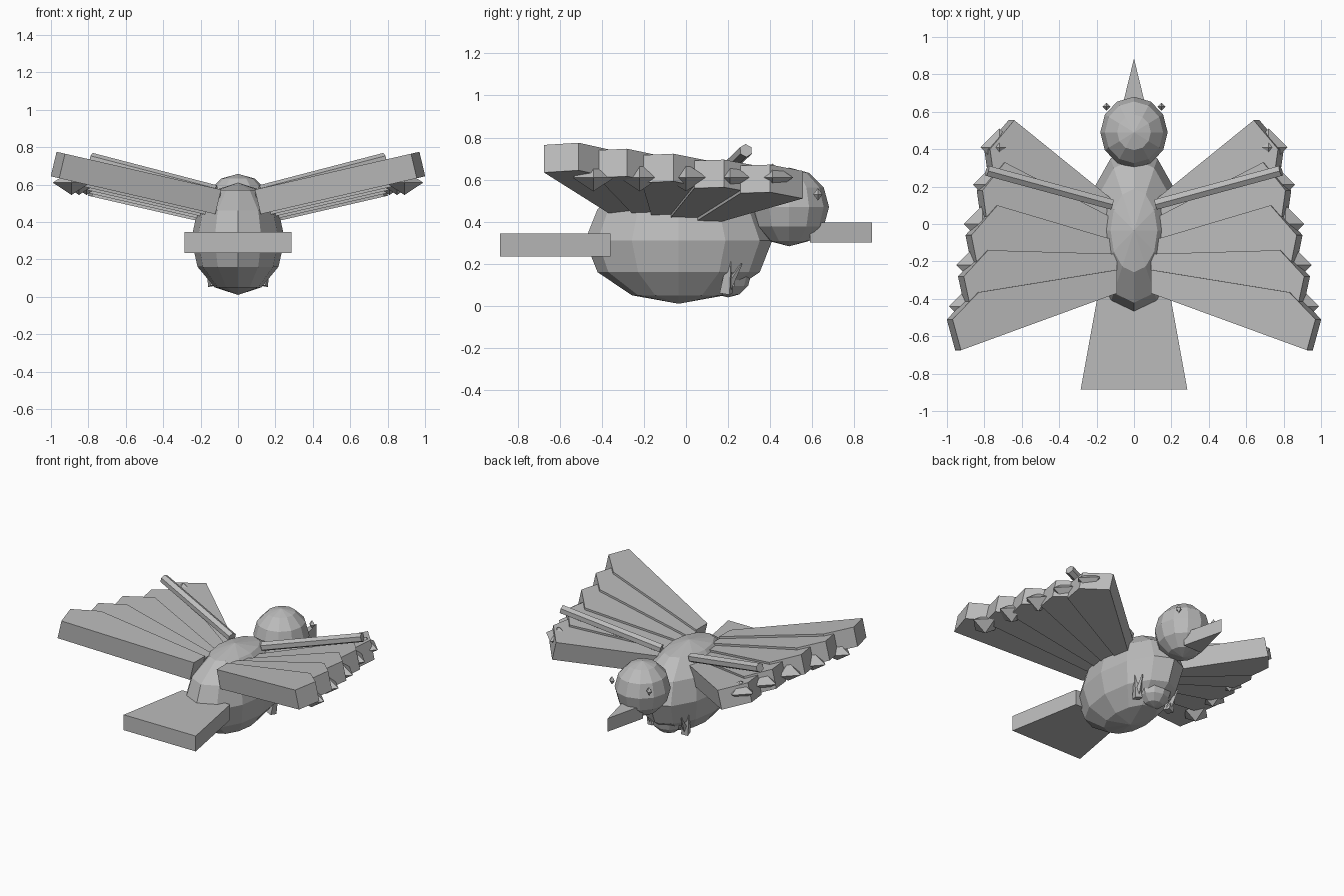
import bpy, bmesh
from mathutils import Vector, Matrix

cube = bpy.data.objects.get("Cube")
if cube:
    bpy.data.objects.remove(cube, do_unlink=True)

grey = bpy.data.materials.new("plain grey")
grey.use_nodes = True
colour = (0.5, 0.5, 0.5, 1)
grey.diffuse_color = colour
grey.node_tree.nodes["Principled BSDF"].inputs["Base Color"].default_value = colour


def finish(name, bm):
    bmesh.ops.recalc_face_normals(bm, faces=bm.faces)
    mesh = bpy.data.meshes.new(name)
    bm.to_mesh(mesh)
    bm.free()
    mesh.materials.append(grey)
    obj = bpy.data.objects.new(name, mesh)
    bpy.context.collection.objects.link(obj)
    return obj


def ball(name, centre, radii, segments=12, rings=6):
    """Flat-shaded ellipsoid; four segments and two rings give a diamond."""
    bm = bmesh.new()
    bmesh.ops.create_uvsphere(bm, u_segments=segments, v_segments=rings, radius=1)
    bm.transform(Matrix.Translation(centre) @ Matrix.Diagonal((*radii, 1)))
    return finish(name, bm)


def slab(name, outline, offset):
    """Extrude a flat outline along an offset vector."""
    bm = bmesh.new()
    face = bm.faces.new([bm.verts.new(p) for p in outline])
    made = bmesh.ops.extrude_face_region(bm, geom=[face], use_keep_orig=True)["geom"]
    verts = [v for v in made if isinstance(v, bmesh.types.BMVert)]
    bmesh.ops.translate(bm, vec=Vector(offset), verts=verts)
    return finish(name, bm)


def rod(name, start, end, r1, r2, sides=6):
    """Straight rod or spike between two points."""
    a, b = Vector(start), Vector(end)
    bm = bmesh.new()
    bmesh.ops.create_cone(bm, cap_ends=True, segments=sides, radius1=r1,
                          radius2=r2, depth=(b - a).length)
    turn = (b - a).to_track_quat("Z", "Y").to_matrix().to_4x4()
    bm.transform(Matrix.Translation((a + b) / 2) @ turn)
    return finish(name, bm)


# Body, head, and the lump under the chest
ball("body", (0, -0.035, 0.31), (0.25, 0.445, 0.3))
ball("head", (0, 0.49, 0.47), (0.18, 0.19, 0.187))
ball("chest_lump", (0, 0.2, 0.15), (0.12, 0.11, 0.11), 10, 6)

# Wedge beak and flared tail
slab("beak", [(-0.072, 0.59, 0.3), (0.072, 0.59, 0.3), (0, 0.885, 0.3)], (0, 0, 0.095))
slab("tail", [(-0.285, -0.885, 0.235), (0.285, -0.885, 0.235),
              (0.19, -0.36, 0.235), (-0.19, -0.36, 0.235)], (0, 0, 0.11))

# Feathers from back to front: back corner, point and front corner of each tip
tips = [
    ((0.925, -0.675), (0.97, -0.51), (0.83, -0.365)),
    ((0.88, -0.42), (0.91, -0.28), (0.78, -0.14)),
    ((0.84, -0.21), (0.87, -0.06), (0.73, 0.1)),
    ((0.79, 0.04), (0.81, 0.18), (0.69, 0.33)),
    ((0.75, 0.26), (0.77, 0.4), (0.64, 0.555)),
]
roots = [-0.37, -0.245, -0.16, -0.09, 0.02, 0.11]
studs = [(0.89, -0.44), (0.85, -0.22), (0.81, 0), (0.76, 0.21), (0.72, 0.41)]

for side, s in (("left", 1), ("right", -1)):
    for i, tip in enumerate(tips):
        plan = [(0.09, roots[i]), *tip, (0.09, roots[i + 1])]
        outline = [(s * x, y, 0.552 + 0.23 * x - 0.0145 * i) for x, y in plan]
        slab(f"{side}_feather_{i + 1}", outline, (s * 0.031, 0, -0.131))
    # Diamond studs near the feather tips
    for i, (x, y) in enumerate(studs):
        ball(f"{side}_stud_{i + 1}", (s * x, y, 0.61), (0.1, 0.1, 0.066), 4, 2)
    # Wing bone lying over the feathers
    rod(f"{side}_wing_bone", (s * 0.12, 0.105, 0.565), (s * 0.785, 0.285, 0.738),
        0.032, 0.032)
    # Eye and the thin folded leg
    ball(f"{side}_eye", (s * 0.147, 0.627, 0.53), (0.022, 0.022, 0.03), 4, 2)
    rod(f"{side}_leg", (s * 0.13, 0.19, 0.06), (s * 0.175, 0.215, 0.29), 0.035, 0.004, 4)
    rod(f"{side}_toe", (s * 0.13, 0.19, 0.08), (s * 0.15, 0.265, 0.2), 0.025, 0.004, 4)
